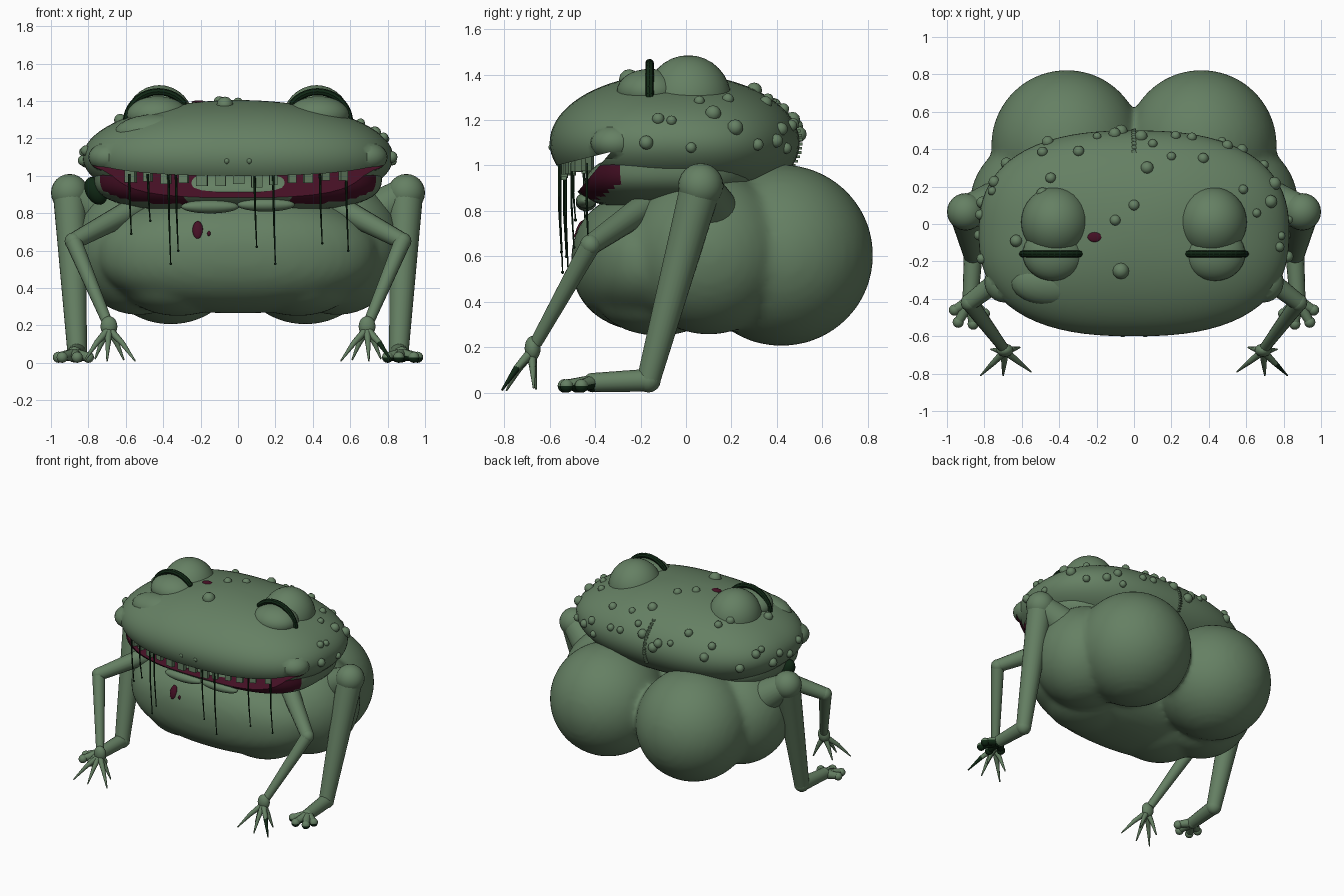
import bpy, bmesh, math, random
from mathutils import Vector, Matrix

cube = bpy.data.objects.get("Cube")
if cube:
    bpy.data.objects.remove(cube)
random.seed(7)


def material(name, rgb):
    m = bpy.data.materials.new(name)
    m.use_nodes = True
    m.diffuse_color = (*rgb, 1)
    m.node_tree.nodes["Principled BSDF"].inputs["Base Color"].default_value = (*rgb, 1)
    return m


GREEN = material("toad green", (0.13, 0.215, 0.125))
DARK = material("dark slime", (0.005, 0.02, 0.007))
MAROON = material("mouth maroon", (0.06, 0.005, 0.018))


def finish(name, bm, *mats):
    mesh = bpy.data.meshes.new(name)
    bmesh.ops.recalc_face_normals(bm, faces=bm.faces)
    bm.to_mesh(mesh)
    bm.free()
    for m in mats:
        mesh.materials.append(m)
    mesh.polygons.foreach_set("use_smooth", [True] * len(mesh.polygons))
    mesh.set_sharp_from_angle(angle=math.radians(40))
    ob = bpy.data.objects.new(name, mesh)
    bpy.context.collection.objects.link(ob)
    return ob


def apply(ob, kind, **settings):
    mod = ob.modifiers.new(kind, kind)
    for key, value in settings.items():
        setattr(mod, key, value)
    bpy.context.view_layer.objects.active = ob
    bpy.ops.object.modifier_apply(modifier=mod.name)


# Rounded mass; p squares off the plan outline, q the upright outline
def blob(bm, centre, radii, p=2, q=2, seg=24, rot=None):
    r = bmesh.ops.create_uvsphere(bm, u_segments=seg, v_segments=max(6, seg // 2), radius=1)
    for v in r["verts"]:
        flat = (abs(v.co.x) ** p + abs(v.co.y) ** p) ** (1 / p)
        k = (flat ** q + abs(v.co.z) ** q) ** (-1 / q)
        w = Vector(c * k * s for c, s in zip(v.co, radii))
        v.co = (rot @ w if rot else w) + Vector(centre)


def ball(bm, centre, r, seg=16):
    blob(bm, centre, (r, r, r), seg=seg)


# Tapered tube between two points
def tube(bm, a, b, r1, r2, seg=16):
    a, b = Vector(a), Vector(b)
    d = b - a
    m = Matrix.Translation((a + b) / 2) @ d.to_track_quat("Z", "Y").to_matrix().to_4x4()
    bmesh.ops.create_cone(bm, cap_ends=True, segments=seg, radius1=r1, radius2=r2,
                          depth=d.length, matrix=m)


def box(bm, centre, size, turn=0):
    m = Matrix.Translation(centre) @ Matrix.Rotation(turn, 4, "Z") @ Matrix.Diagonal((*size, 1))
    bmesh.ops.create_cube(bm, size=1, matrix=m)


# Head surface: helpers to place details on it
HC, HR, HP = Vector((0, -0.05, 1.1)), (0.83, 0.55, 0.305), 2.5


def head_y(x, z, side=-1):
    flat = (1 - ((z - HC.z) / HR[2]) ** 2) ** (HP / 2)
    return HC.y + side * HR[1] * max(flat - abs(x / HR[0]) ** HP, 0) ** (1 / HP)


def head_z(x, y):
    flat = (abs(x / HR[0]) ** HP + abs((y - HC.y) / HR[1]) ** HP) ** (1 / HP)
    return HC.z + HR[2] * max(1 - flat ** 2, 0) ** 0.5


# Head and lower jaw, opened by a wedge-shaped mouth
bm = bmesh.new()
blob(bm, HC, HR, HP, seg=80)
for s in (-1, 1):
    blob(bm, (s * 0.69, -0.31, 1.1), (0.11, 0.11, 0.08))
head = finish("head", bm, GREEN, MAROON)

bm = bmesh.new()
blob(bm, (0, -0.08, 1.0), (0.77, 0.43, 0.195), 3, 3, 80)
bm.normal_update()
for f in bm.faces:
    c = f.calc_center_median()
    f.material_index = int(f.normal.y < -0.4 and abs(c.x) > 0.27 and c.z > 0.825)
jaw = finish("lower_jaw", bm, GREEN, MAROON)

bm = bmesh.new()
profile = [(-0.33, 1.06), (-0.75, 0.955), (-0.75, 0.6), (-0.7, 0.616)]
face = bm.faces.new([bm.verts.new((-1, y, z)) for y, z in profile])
out = bmesh.ops.extrude_face_region(bm, geom=[face])
for v in out["geom"]:
    if isinstance(v, bmesh.types.BMVert):
        v.co.x = 1
for f in bm.faces:
    f.material_index = 1
cutter = finish("mouth_cutter", bm, GREEN, MAROON)
cutter.hide_render = True
for ob in (head, jaw):
    apply(ob, "BOOLEAN", operation="DIFFERENCE", solver="EXACT", use_self=True, object=cutter)
    ob.data.set_sharp_from_angle(angle=math.radians(40))
bpy.data.objects.remove(cutter)

# Eyes, sockets and dark lids
bm, lids = bmesh.new(), bmesh.new()
for s in (-1, 1):
    blob(bm, (s * 0.42, 0.01, 1.29), (0.185, 0.19, 0.195), seg=32)
    blob(bm, (s * 0.43, -0.16, 1.325), (0.165, 0.145, 0.1), seg=32)
    arc = [(s * (0.425 + 0.172 * math.cos(a)), -0.16, 1.285 + 0.165 * math.sin(a))
           for a in [math.radians(t) for t in range(0, 141, 10)]]
    for a, b in zip(arc, arc[1:]):
        tube(lids, a, b, 0.019, 0.019, 8)
        ball(lids, b, 0.019, 8)
finish("eyes", bm, GREEN)
finish("eyelids", lids, DARK)

# Brow swelling, nostrils and warts
bm = bmesh.new()
blob(bm, (-0.43, -0.31, 1.23), (0.23, 0.13, 0.1))
for s in (-1, 1):
    ball(bm, (s * 0.06, head_y(s * 0.06, 1.08) + 0.011, 1.08), 0.018, 10)
for x, y, r in [(0, 0.1, 0.03), (-0.1, 0.02, 0.03), (-0.07, -0.25, 0.045),
                (0.07, 0.3, 0.035), (0.37, 0.35, 0.03), (0.2, 0.36, 0.025)]:
    ball(bm, (x, y, head_z(x, y) - 0.005), r, 12)
for i in range(32):
    a = math.radians(-15 + 210 * (i + random.random()) / 32)
    z = random.uniform(1.06, 1.33)
    flat = (1 - ((z - HC.z) / HR[2]) ** 2) ** 0.5
    d = flat * (abs(math.cos(a)) ** HP + abs(math.sin(a)) ** HP) ** (-1 / HP)
    ball(bm, (HR[0] * d * math.cos(a), HC.y + HR[1] * d * math.sin(a), z),
         random.uniform(0.022, 0.036), 12)
finish("warts", bm, GREEN)

# Stitched seam down the back of the head
bm = bmesh.new()
for i in range(16):
    z = 1.0 + 0.019 * i
    box(bm, (0, head_y(0, z, 1), z), (0.022, 0.02, 0.012), 0.3)
finish("seam", bm, GREEN)

# Teeth, lower lips and tongue
bm = bmesh.new()
for i in range(-6, 7):
    x = i * 0.095 + random.uniform(-0.01, 0.01)
    y = head_y(x, 1.0) + 0.025
    h = random.uniform(0.06, 0.085)
    top = 1.06 + (y + 0.33) * 0.25 + 0.012
    box(bm, (x, y, top - h / 2), (random.uniform(0.04, 0.062), 0.03, h), x * 0.9)
finish("teeth", bm, GREEN)

bm = bmesh.new()
tilt = Matrix.Rotation(math.radians(50), 3, "X")
blob(bm, (0, -0.4, 0.955), (0.28, 0.075, 0.03), 3, rot=tilt)
for x, z in ((-0.15, 0.835), (0.15, 0.845)):
    blob(bm, (x, -0.44, z), (0.155, 0.045, 0.036))
finish("tongue_and_lips", bm, GREEN)

# Hanging drool strands
bm = bmesh.new()
for x, z in [(-0.57, 0.69), (-0.47, 0.76), (-0.36, 0.53), (-0.32, 0.6),
             (0.1, 0.62), (0.2, 0.53), (0.45, 0.64), (0.59, 0.6)]:
    y = head_y(x, 1.0) + 0.01
    mid = (x - 0.008, y, (z + 1) / 2)
    tube(bm, (x - 0.012, y, 1.01), mid, 0.007, 0.005, 6)
    tube(bm, mid, (x, y + 0.01, z), 0.005, 0.003, 6)
    ball(bm, (x, y + 0.01, z), 0.007, 8)
finish("drool", bm, DARK)
bm = bmesh.new()
blob(bm, (-0.76, -0.13, 0.92), (0.055, 0.05, 0.08), rot=Matrix.Rotation(-0.5, 3, "Y"))
finish("cheek_slime", bm, DARK)

# Body: belly, flanks and rump lobes fused into one skin
bm = bmesh.new()
blob(bm, (0, -0.12, 0.58), (0.75, 0.385, 0.315), 2.3, 2.3, 48)
for s in (-1, 1):
    blob(bm, (s * 0.53, 0.1, 0.615), (0.35, 0.36, 0.36), seg=40)
    blob(bm, (s * 0.36, 0.42, 0.605), (0.405, 0.405, 0.4), seg=40)
    blob(bm, (s * 0.32, -0.12, 0.43), (0.3, 0.28, 0.18), seg=32)
body = finish("body", bm, GREEN)
apply(body, "REMESH", mode="VOXEL", voxel_size=0.025, use_smooth_shade=True)
apply(body, "SMOOTH", factor=0.5, iterations=6)

# Sores on head and belly
bm = bmesh.new()
lean = Matrix.Rotation(-0.3, 3, "X")
blob(bm, (-0.21, -0.07, head_z(-0.21, -0.07)), (0.038, 0.026, 0.008))
blob(bm, (-0.215, -0.467, 0.71), (0.028, 0.018, 0.05), rot=lean)
blob(bm, (-0.155, -0.478, 0.69), (0.01, 0.015, 0.014), rot=lean)
finish("sores", bm, MAROON)

# Legs
for s, side in ((1, "left"), (-1, "right")):
    def at(x, y, z):
        return (s * x, y, z)

    # Hind leg with knobbly toes
    bm = bmesh.new()
    knee, heel, sole = at(0.9, 0.065, 0.91), at(0.86, -0.165, 0.055), at(0.875, -0.41, 0.045)
    tube(bm, at(0.68, 0.13, 0.76), knee, 0.13, 0.085, 24)
    ball(bm, knee, 0.1, 24)
    tube(bm, knee, heel, 0.09, 0.052, 24)
    ball(bm, heel, 0.054)
    tube(bm, heel, sole, 0.05, 0.042)
    ball(bm, sole, 0.043)
    for x, y in [(0.96, -0.46), (0.94, -0.525), (0.86, -0.535), (0.8, -0.48)]:
        tube(bm, sole, at(x, y, 0.033), 0.034, 0.023, 12)
        ball(bm, at(x, y, 0.03), 0.03, 16)
    for v in bm.verts:
        v.co.z = max(v.co.z, 0)
    for f in bm.faces:
        c = f.calc_center_median()
        f.material_index = int(s > 0 and c.z < 0.032 and c.y < -0.38)
    finish(side + "_hind_leg", bm, GREEN, DARK)

    # Front leg with spread fingers
    bm = bmesh.new()
    elbow, wrist = at(0.88, -0.42, 0.65), at(0.7, -0.66, 0.22)
    tube(bm, at(0.54, -0.16, 0.83), elbow, 0.065, 0.045)
    ball(bm, elbow, 0.047)
    tube(bm, elbow, wrist, 0.045, 0.028)
    blob(bm, at(0.69, -0.675, 0.195), (0.045, 0.035, 0.055))
    for x, y, z in [(0.55, -0.79, 0.01), (0.61, -0.66, 0.015), (0.7, -0.81, 0.01),
                    (0.765, -0.67, 0.02), (0.82, -0.81, 0.012)]:
        tip = Vector(at(x, y, z))
        joint = Vector(at(0.69, -0.68, 0.18)).lerp(tip, 0.5) + Vector((0, 0, 0.012))
        tube(bm, at(0.69, -0.68, 0.18), joint, 0.022, 0.015, 10)
        ball(bm, joint, 0.015, 10)
        tube(bm, joint, tip, 0.015, 0.004, 10)
    for f in bm.faces:
        c = f.calc_center_median()
        f.material_index = int(s > 0 and c.x > 0.76 and c.y < -0.75 and c.z < 0.08)
    finish(side + "_front_leg", bm, GREEN, DARK)
